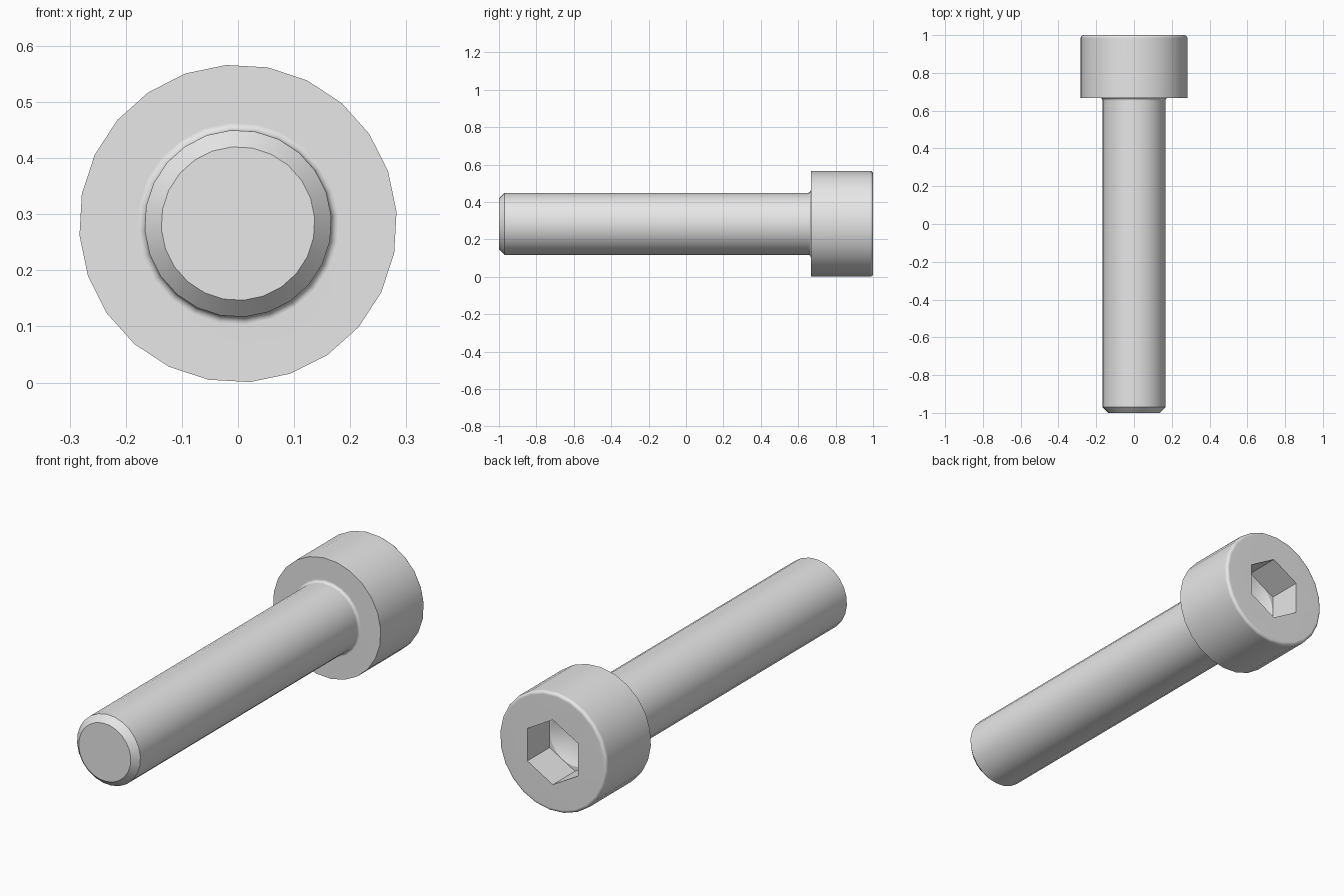
import bpy, bmesh, math

cube = bpy.data.objects.get("Cube")
if cube:
    bpy.data.objects.remove(cube, do_unlink=True)

SIDES = 24
PHASE = math.radians(4.3)
CENTRE_Z = 0.2833
SHAFT_R, HEAD_R = 0.1667, 0.2833
HEX_R = 0.154
HEAD_Y, SOCKET_Y = 0.667, 0.833

steel = bpy.data.materials.new("steel grey")
steel.use_nodes = True
GREY = (0.8, 0.8, 0.8, 1.0)
steel.diffuse_color = GREY
steel.node_tree.nodes["Principled BSDF"].inputs["Base Color"].default_value = GREY

bm = bmesh.new()


def ring(radius, y, count=SIDES, phase=PHASE):
    """Ring of vertices around the screw axis."""
    return [bm.verts.new((radius * math.cos(phase + math.tau * i / count), y,
                          CENTRE_Z + radius * math.sin(phase + math.tau * i / count)))
            for i in range(count)]


def skin(a, b):
    """Quads between two rings of equal size."""
    n = len(a)
    for i in range(n):
        bm.faces.new((a[i], a[(i + 1) % n], b[(i + 1) % n], b[i]))


def fill_between(outer, inner):
    """Flat face between two closed loops."""
    edges = []
    for loop in (outer, inner):
        for i, v in enumerate(loop):
            w = loop[(i + 1) % len(loop)]
            edges.append(bm.edges.get((v, w)) or bm.edges.new((v, w)))
    bmesh.ops.triangle_fill(bm, use_beauty=True, use_dissolve=False, edges=edges)


def arc(cr, cy, radius, start, end, steps=4):
    """Quarter-round profile points as (radius, y)."""
    points = []
    for i in range(steps + 1):
        a = math.radians(start + (end - start) * i / steps)
        points.append((cr + radius * math.cos(a), cy + radius * math.sin(a)))
    return points


# Turned outside: chamfered tip, shaft, neck fillet, head with rounded rim
profile = [(0.137, -1.0), (SHAFT_R, -0.97)]
profile += arc(SHAFT_R + 0.0133, HEAD_Y - 0.0133, 0.0133, 180, 90)
profile += [(HEAD_R, HEAD_Y)]
profile += arc(HEAD_R - 0.015, 0.985, 0.015, 0, 90)
rings = [ring(r, y) for r, y in profile]
for a, b in zip(rings, rings[1:]):
    skin(a, b)
bm.faces.new(rings[0])

# Hexagonal socket walls and the head face around them
hex_top = ring(HEX_R, 1.0, 6, math.radians(30))
hex_floor = ring(HEX_R, SOCKET_Y, 6, math.radians(30))
skin(hex_top, hex_floor)
fill_between(rings[-1], hex_top)

# Drilled cone at the bottom of the socket
drill = ring(0.132, SOCKET_Y)
fill_between(hex_floor, drill)
apex = bm.verts.new((0, SOCKET_Y - 0.077, CENTRE_Z))
for i in range(SIDES):
    bm.faces.new((drill[i], drill[(i + 1) % SIDES], apex))

bmesh.ops.recalc_face_normals(bm, faces=bm.faces[:])
mesh = bpy.data.meshes.new("socket_screw")
bm.to_mesh(mesh)
bm.free()
mesh.materials.append(steel)
screw = bpy.data.objects.new("socket_screw", mesh)
bpy.context.collection.objects.link(screw)

# Smooth round surfaces, crisp edges, flat end faces
bpy.ops.object.select_all(action='DESELECT')
screw.select_set(True)
bpy.context.view_layer.objects.active = screw
bpy.ops.object.shade_smooth_by_angle(angle=math.radians(28))
weighted = screw.modifiers.new("weighted_normals", 'WEIGHTED_NORMAL')
weighted.keep_sharp = True
